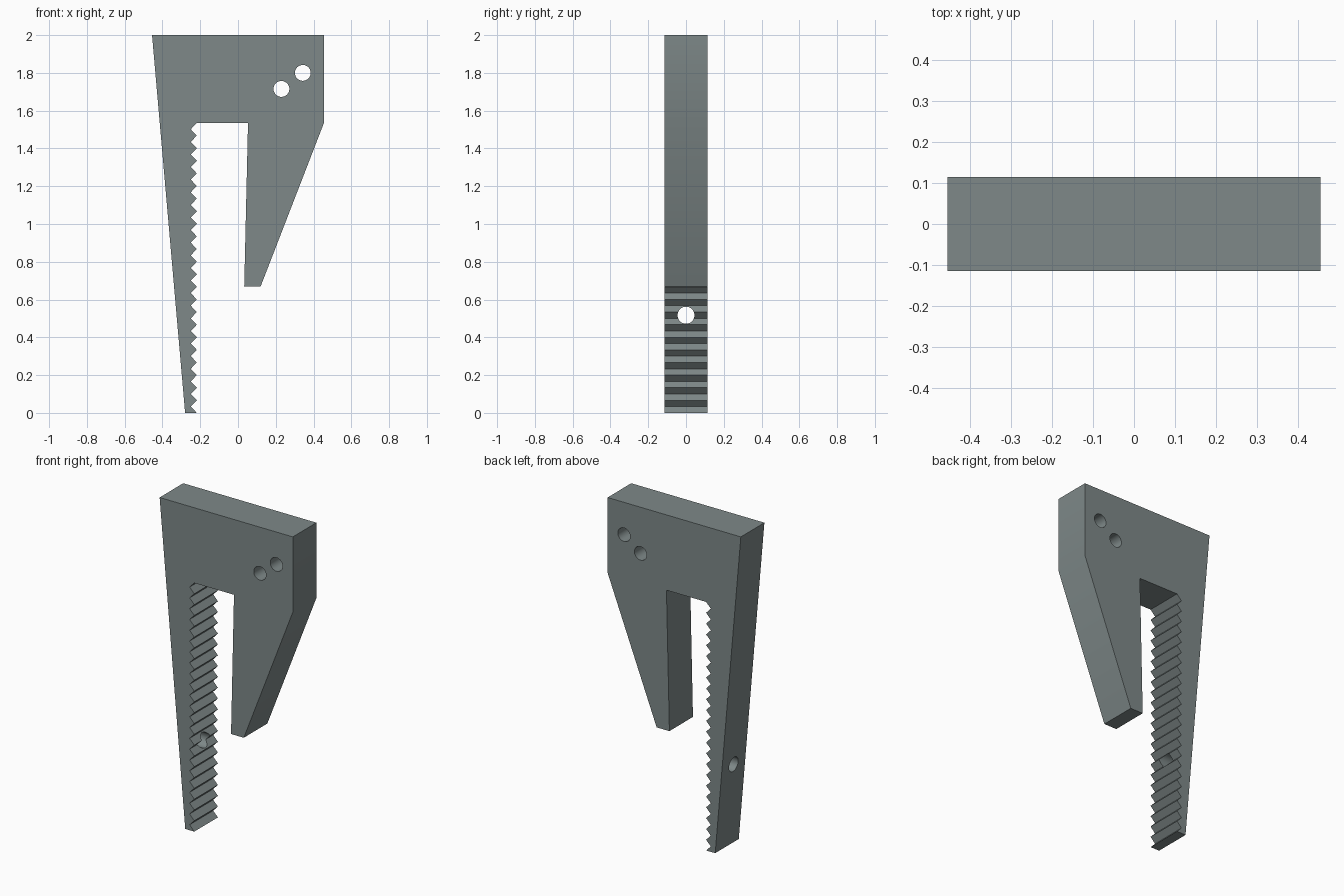
import bpy, bmesh, math
from mathutils import Matrix, Vector

if "Cube" in bpy.data.objects:
    bpy.data.objects.remove(bpy.data.objects["Cube"])

HALF_Y = 0.115
SLOT_TOP = 1.535
TEETH = 23

steel = bpy.data.materials.new("grey_steel")
steel.diffuse_color = (0.21, 0.25, 0.25, 1)
steel.use_nodes = True
steel.node_tree.nodes["Principled BSDF"].inputs["Base Color"].default_value = steel.diffuse_color


def make_object(name, bm):
    bmesh.ops.recalc_face_normals(bm, faces=bm.faces)
    mesh = bpy.data.meshes.new(name)
    bm.to_mesh(mesh)
    bm.free()
    mesh.materials.append(steel)
    obj = bpy.data.objects.new(name, mesh)
    bpy.context.collection.objects.link(obj)
    return obj


def drill(target, name, location, radius, depth, axis):
    """Cut a round hole along the given axis."""
    bm = bmesh.new()
    turn = Vector((0, 0, 1)).rotation_difference(Vector(axis)).to_matrix().to_4x4()
    bmesh.ops.create_cone(bm, cap_ends=True, segments=32, radius1=radius,
                          radius2=radius, depth=depth,
                          matrix=Matrix.Translation(location) @ turn)
    cutter = make_object(name, bm)
    cutter.hide_render = True
    cutter.hide_viewport = True
    cutter.display_type = 'WIRE'
    mod = target.modifiers.new(name, 'BOOLEAN')
    mod.operation = 'DIFFERENCE'
    mod.solver = 'EXACT'
    mod.object = cutter


# Outer outline, clockwise from the long leg's foot to the slot's right corner
outline = [(-0.28, 0), (-0.455, 2), (0.455, 2), (0.455, SLOT_TOP),
           (0.12, 0.67), (0.033, 0.67), (0.053, SLOT_TOP)]

# Saw teeth down the inner edge of the long leg
pitch = SLOT_TOP / TEETH
for i in range(2 * TEETH + 1):
    outline.append((-0.218 if i % 2 == 0 else -0.25, SLOT_TOP - i * pitch / 2))

# Jaw body: extruded outline
bm = bmesh.new()
face = bm.faces.new([bm.verts.new((x, -HALF_Y, z)) for x, z in outline])
ext = bmesh.ops.extrude_face_region(bm, geom=[face])
bmesh.ops.translate(bm, vec=(0, 2 * HALF_Y, 0),
                    verts=[v for v in ext["geom"] if isinstance(v, bmesh.types.BMVert)])
jaw = make_object("gripper_jaw", bm)

# Two mounting holes through the head, one hole across the long leg
drill(jaw, "lower_mount_hole", (0.23, 0, 1.715), 0.042, 0.5, (0, 1, 0))
drill(jaw, "upper_mount_hole", (0.343, 0, 1.80), 0.042, 0.5, (0, 1, 0))
drill(jaw, "leg_hole", (-0.28, 0, 0.517), 0.045, 0.3, (1, 0, 0))

# Keep the flat sides crisp and the hole walls smooth
for helper in [o for o in bpy.data.objects if o.hide_render]:
    for p in helper.data.polygons:
        p.use_smooth = len(p.vertices) == 4
bpy.ops.object.select_all(action='DESELECT')
bpy.context.view_layer.objects.active = jaw
jaw.select_set(True)
for mod in list(jaw.modifiers):
    bpy.ops.object.modifier_apply(modifier=mod.name)
bpy.ops.object.shade_smooth_by_angle(angle=math.radians(30))
for helper in [o for o in bpy.data.objects if o.hide_render]:
    bpy.data.objects.remove(helper)
